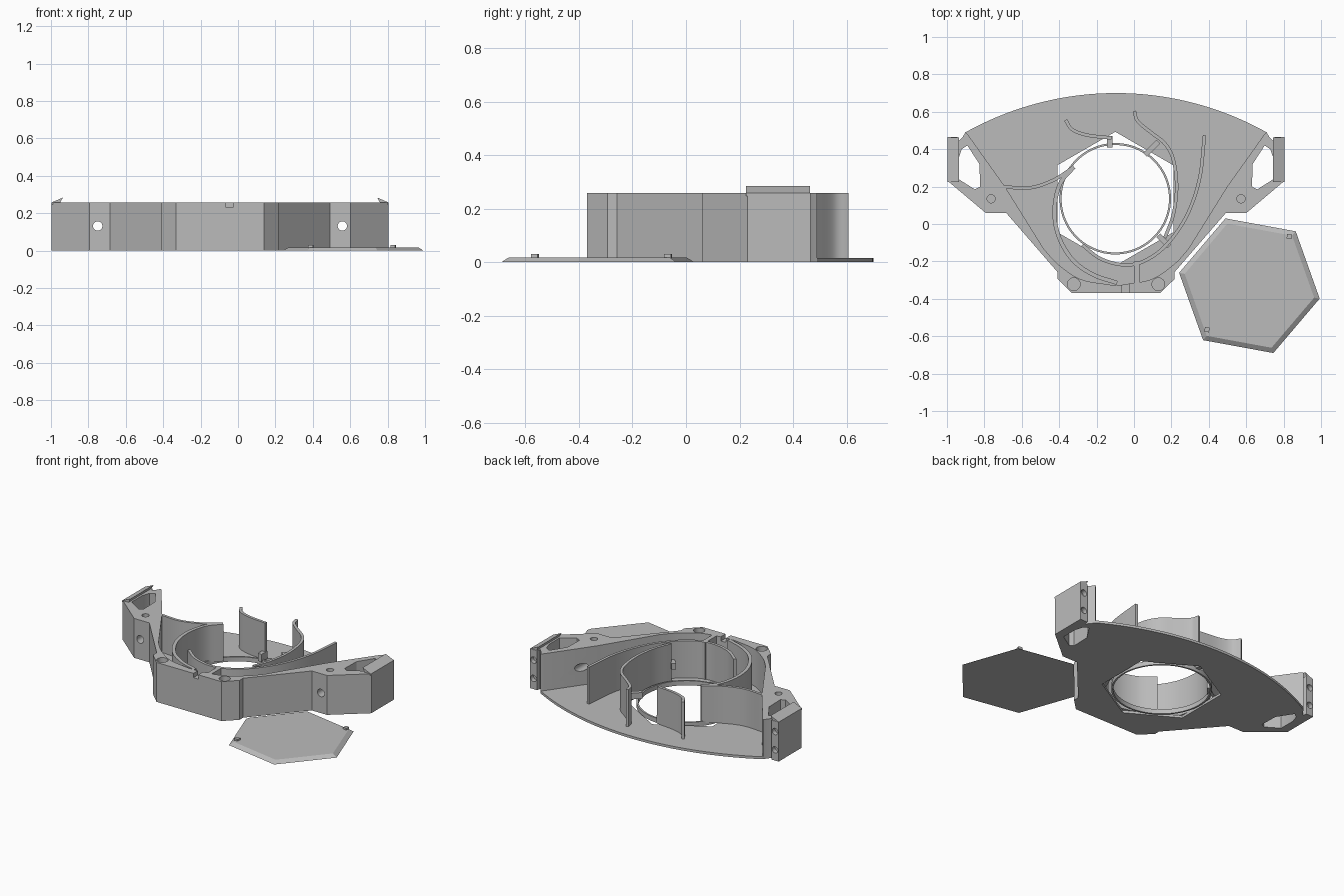
import bpy, bmesh, math
from mathutils import Vector, Matrix

if "Cube" in bpy.data.objects:
    bpy.data.objects.remove(bpy.data.objects["Cube"])

grey = bpy.data.materials.new("plain grey")
grey.use_nodes = True
COLOUR = (0.5, 0.5, 0.5, 1)
grey.diffuse_color = COLOUR
grey.node_tree.nodes["Principled BSDF"].inputs["Base Color"].default_value = COLOUR

CX = -0.096            # symmetry line of the duct
RING = (-0.1, 0.135)   # centre of the round opening
FLOOR, TOP = 0.016, 0.258


def finish(name, bm):
    bmesh.ops.recalc_face_normals(bm, faces=bm.faces)
    mesh = bpy.data.meshes.new(name)
    bm.to_mesh(mesh)
    bm.free()
    mesh.materials.append(grey)
    ob = bpy.data.objects.new(name, mesh)
    bpy.context.collection.objects.link(ob)
    return ob


def prism(name, pts, z0, z1):
    bm = bmesh.new()
    face = bm.faces.new([bm.verts.new((x, y, z0)) for x, y in pts])
    top = bmesh.ops.extrude_face_region(bm, geom=[face])["geom"]
    bmesh.ops.translate(bm, vec=(0, 0, z1 - z0),
                        verts=[v for v in top if isinstance(v, bmesh.types.BMVert)])
    return finish(name, bm)


def circle(c, r, n, turn=0):
    return [(c[0] + r * math.cos(math.radians(turn) + 2 * math.pi * i / n),
             c[1] + r * math.sin(math.radians(turn) + 2 * math.pi * i / n)) for i in range(n)]


def rod(name, centre, r, length, axis="Z"):
    bm = bmesh.new()
    rot = Matrix.Rotation(math.pi / 2, 4, "X") if axis == "Y" else Matrix()
    bmesh.ops.create_cone(bm, cap_ends=True, segments=24, radius1=r, radius2=r,
                          depth=length, matrix=Matrix.Translation(centre) @ rot)
    return finish(name, bm)


def cut(ob, cutter):
    mod = ob.modifiers.new("cut", "BOOLEAN")
    mod.operation, mod.solver, mod.object = "DIFFERENCE", "EXACT", cutter
    cutter.hide_render = True
    bpy.context.view_layer.objects.active = ob
    bpy.ops.object.modifier_apply(modifier=mod.name)
    bpy.data.objects.remove(cutter)


def smooth_path(pts, steps=8):
    p = [Vector(q) for q in pts]
    p = [2 * p[0] - p[1]] + p + [2 * p[-1] - p[-2]]
    out = []
    for a, b, c, d in zip(p, p[1:], p[2:], p[3:]):
        for i in range(steps):
            t = i / steps
            out.append(0.5 * (2 * b + (c - a) * t + (2 * a - 5 * b + 4 * c - d) * t * t
                              + (3 * b - a - 3 * c + d) * t ** 3))
    return out + [p[-2]]


def vane(name, pts, width=0.018, z0=FLOOR, z1=TOP):
    path = smooth_path(pts)
    left, right = [], []
    for i, p in enumerate(path):
        d = (path[min(i + 1, len(path) - 1)] - path[max(i - 1, 0)]).normalized()
        n = Vector((-d.y, d.x)) * width / 2
        left.append(p + n)
        right.append(p - n)
    return prism(name, left + right[::-1], z0, z1)


def side(pts, s):
    return [(CX + s * x, y) for x, y in pts]


# Half outlines, measured from the symmetry line
outer = [(.805, .49), (.82, .465), (.843, .44), (.848, .465), (.90, .465), (.90, .23),
         (.698, .06), (.588, .06), (.313, -.257), (.313, -.294), (.235, -.37)]
inner = [tuple(p) for p in smooth_path([(.032, -.325), (.19, -.295), (.31, -.215), (.385, -.135)], 6)]
inner += [(.594, .2), (.79, .475)]
slot = [(.842, .35), (.825, .4), (.795, .42), (.73, .32), (.727, .2), (.755, .185), (.842, .24)]
outline = side(outer, 1) + side(outer[::-1], -1)

# Floor plate with a curved back edge and a hexagonal opening
R = 1.648
half = math.asin(.805 / R)
arc = [(CX + R * math.sin(half * t / 24), 0.70 - R + R * math.cos(half * t / 24))
       for t in range(-23, 24)]
floor = prism("floor_plate", outline + arc, 0, FLOOR)
cut(floor, prism("hex_cutter", circle(RING, 0.358, 6, 90), -1, 1))

# Solid side and front wall
wall = prism("outer_wall", outline + side(inner[::-1], -1) + side(inner, 1), FLOOR, TOP)
for s in (1, -1):
    for part in (floor, wall):
        cut(part, prism("slot_cutter", side(slot, s), -1, 1))
    x = CX + s * 0.654
    cut(wall, rod("cross_hole", (x, 0.2, 0.132), 0.025, 0.6, "Y"))
    cut(wall, rod("small_top_hole", (CX + s * 0.668, 0.135, TOP), 0.022, 0.06))
    cut(wall, rod("large_top_hole", (CX + s * 0.226, -0.322, TOP), 0.034, 0.1))
    for z in (0.07, 0.19):
        cut(wall, rod("end_hole", (CX + s * 0.874, 0.465, z), 0.021, 0.06, "Y"))

# Small notch in the front rim
cut(wall, prism("notch_cutter", [(-.063, -.4), (-.028, -.4), (-.028, -.31), (-.063, -.31)], 0.23, 0.3))

# Sloping catch on each end block
for s, label in ((1, "left"), (-1, "right")):
    bm = bmesh.new()
    ends = [[bm.verts.new((CX + s * x, y, z)) for x, z in ((.90, TOP), (.84, .284), (.86, TOP - .01), (.9, TOP - .01))]
            for y in (.225, .463)]
    bm.faces.new(ends[0])
    bm.faces.new(ends[1])
    for i in range(4):
        j = (i + 1) % 4
        bm.faces.new((ends[0][i], ends[0][j], ends[1][j], ends[1][i]))
    finish(label + "_catch", bm)

# Low round lip inside the opening
lip = prism("round_lip", circle(RING, 0.298, 96), 0, 0.03)
cut(lip, prism("lip_cutter", circle(RING, 0.287, 96), -1, 1))

# Tall curved guide vanes
vane("back_right_vane", [(-.366, .556), (-.33, .505), (-.25, .475), (-.12, .46)])
vane("back_middle_vane", [(.002, .604), (.02, .55), (.09, .49), (.165, .43), (.21, .345),
                          (.228, .2), (.21, .05), (.165, -.075)])
vane("long_left_vane", [(.377, .475), (.35, .24), (.28, .04), (.17, -.115), (.05, -.2),
                        (-.06, -.218), (-.18, -.185), (-.276, -.112)])
vane("right_cross_vane", [(-.705, .2), (-.56, .193), (-.43, .235), (-.322, .305)])
vane("right_inner_vane", [(-.322, .305), (-.395, .215), (-.425, .08), (-.405, -.06),
                          (-.33, -.19), (-.22, -.27), (-.09, -.315)], 0.022)

# Short struts tying the vanes together
struts = [((-.13, .41), (-.13, .47), 0.02, 0.07), ((.06, .37), (.13, .44), 0.1, 0.14),
          ((.13, -.06), (.19, -.12), 0.1, 0.14), ((.015, -.2), (.015, -.33), FLOOR, TOP)]
for a, b, z0, z1 in struts:
    vane("strut", [a, b], 0.028, z0, z1)

# Separate hexagonal lid with bevelled rim and two pegs
LID = Vector((0.617, -0.33, 0))
bm = bmesh.new()
bmesh.ops.create_cone(bm, cap_ends=True, segments=6, radius1=0.382, radius2=0.352, depth=0.018)
start = math.degrees(math.atan2(*reversed(max(bm.verts, key=lambda v: v.co.x).co.xy)))
bm.transform(Matrix.Translation(LID + Vector((0, 0, .009)))
             @ Matrix.Rotation(math.radians(-10.4 - start), 4, "Z"))
finish("hex_lid", bm)
for x, y in ((.83, -.067), (.39, -.565)):
    prism("lid_peg", circle((x, y), 0.018, 4, 35), 0.015, 0.03)

# Smooth the curves, keep edges crisp
for ob in bpy.context.scene.objects:
    ob.select_set(ob.type == "MESH")
bpy.context.view_layer.objects.active = wall
bpy.ops.object.shade_smooth_by_angle(angle=math.radians(30))
